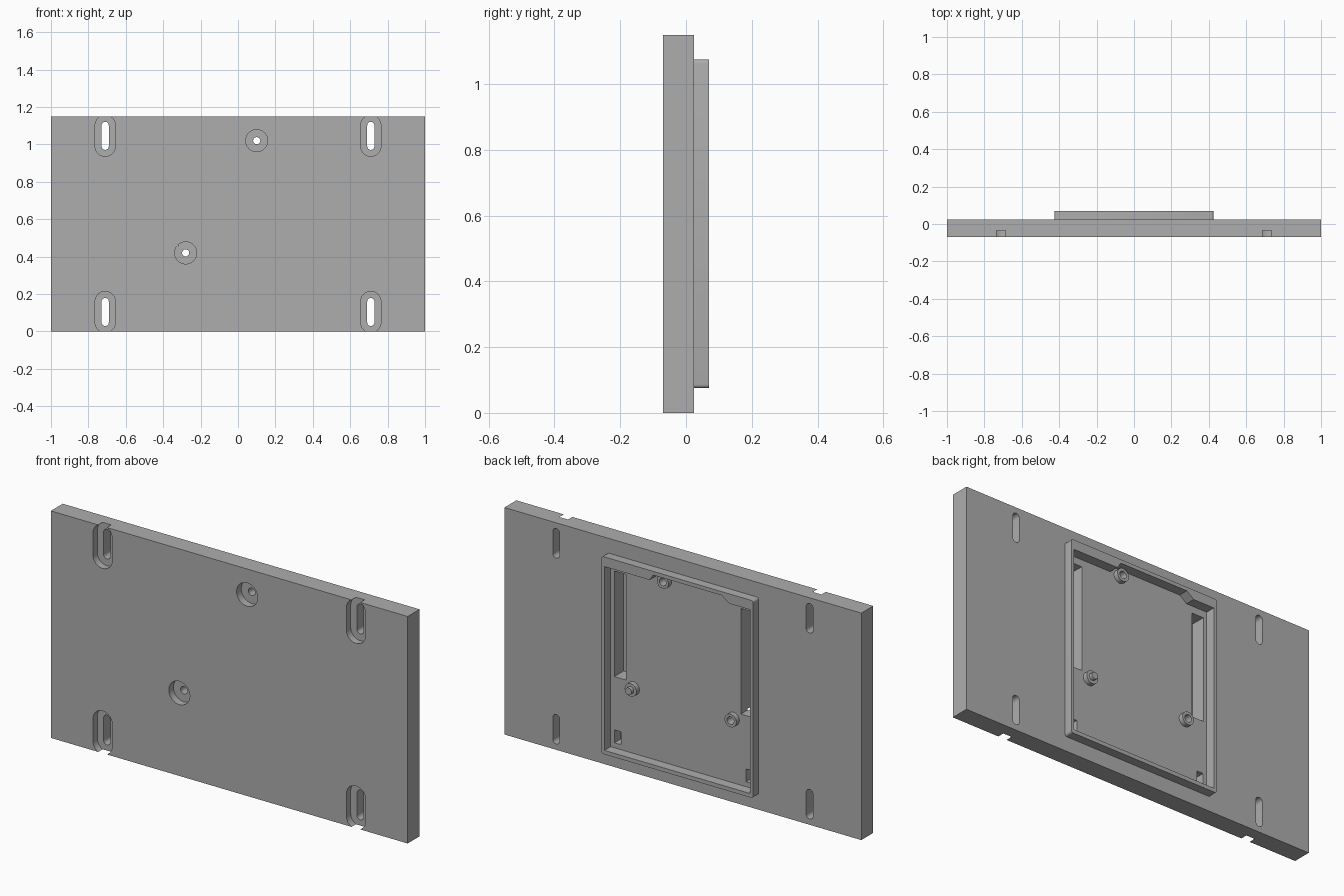
import bpy, bmesh, math

if "Cube" in bpy.data.objects:
    bpy.data.objects.remove(bpy.data.objects["Cube"])

grey = bpy.data.materials.new("plain grey")
grey.use_nodes = True
grey.diffuse_color = (0.42, 0.42, 0.42, 1)
grey.node_tree.nodes["Principled BSDF"].inputs["Base Color"].default_value = (0.42, 0.42, 0.42, 1)

HEIGHT = 1.15
FRONT, BACK, RIM, FLOOR = -0.07, 0.025, 0.07, 0.02


def prism(name, outline, y0, y1):
    """Extrude an x-z outline from y0 to y1."""
    bm = bmesh.new()
    face = bm.faces.new([bm.verts.new((x, y0, z)) for x, z in outline])
    new = bmesh.ops.extrude_face_region(bm, geom=[face])["geom"]
    bmesh.ops.translate(bm, vec=(0, y1 - y0, 0),
                        verts=[v for v in new if isinstance(v, bmesh.types.BMVert)])
    bmesh.ops.recalc_face_normals(bm, faces=bm.faces)
    mesh = bpy.data.meshes.new(name)
    bm.to_mesh(mesh)
    bm.free()
    mesh.materials.append(grey)
    obj = bpy.data.objects.new(name, mesh)
    bpy.context.collection.objects.link(obj)
    return obj


def rect(x0, x1, z0, z1, r=0.0):
    """Rectangle outline, with rounded corners when r is given."""
    if not r:
        return [(x0, z0), (x1, z0), (x1, z1), (x0, z1)]
    pts = []
    corners = [(x1 - r, z1 - r), (x0 + r, z1 - r), (x0 + r, z0 + r), (x1 - r, z0 + r)]
    for i, (cx, cz) in enumerate(corners):
        for k in range(5):
            a = math.pi / 2 * (i + k / 4)
            pts.append((cx + r * math.cos(a), cz + r * math.sin(a)))
    return pts


def stadium(x, z0, z1, r, n=16):
    """Upright rounded slot; a circle when z0 equals z1."""
    pts = []
    for cz, start in ((z1, 0), (z0, math.pi)):
        count = n if z0 == z1 else n + 1
        for k in range(count):
            a = start + math.pi * k / n
            pts.append((x + r * math.cos(a), cz + r * math.sin(a)))
    return pts


def combine(target, tool, operation="DIFFERENCE", keep=False):
    mod = target.modifiers.new(operation.lower(), "BOOLEAN")
    mod.operation, mod.solver, mod.object = operation, "EXACT", tool
    bpy.context.view_layer.objects.active = target
    bpy.ops.object.modifier_apply(modifier=mod.name)
    if not keep:
        bpy.data.objects.remove(tool)


def cut(target, outline, y0, y1):
    tool = prism("cutter", outline, y0, y1)
    tool.hide_render = True
    combine(target, tool)


# Plate with the raised rectangular housing on its back
plate = prism("mounting_plate", rect(-1, 1, 0, HEIGHT), FRONT, BACK)
housing = prism("housing", rect(-0.425, 0.425, 0.075, 1.075, 0.012), FLOOR - 0.01, RIM)
combine(plate, housing, "UNION")

# Pocket inside the rim, its top edge stepping up around the upper boss
pocket = [(-0.408, 0.095), (0.408, 0.095), (0.408, 1.026), (0.155, 1.026),
          (0.135, 1.056), (-0.25, 1.056), (-0.29, 1.026), (-0.408, 1.026)]
cut(plate, pocket, FLOOR, RIM + 0.1)

# Side recesses in the pocket floor: long upper ones and small lower ones
for side in (-1, 1):
    inner, outer = sorted((side * 0.322, side * 0.388))
    cut(plate, rect(inner, outer, 0.455, 0.99), -0.055, FLOOR + 0.02)
    inner, outer = sorted((side * 0.351, side * 0.387))
    cut(plate, rect(inner, outer, 0.12, 0.185), -0.03, FLOOR + 0.02)

# Four mounting slots with wide counterbores on the front
for x in (-0.71, 0.71):
    for z0, z1 in ((0.048, 0.16), (HEIGHT - 0.16, HEIGHT - 0.048)):
        cut(plate, stadium(x, z0, z1, 0.054), FRONT - 0.1, -0.035)
        cut(plate, stadium(x, z0, z1, 0.019), FRONT - 0.1, BACK + 0.1)

# Screw bosses: holes run through the plate, counterbored on the front
for name, x, z in (("upper_boss", 0.1, 1.02), ("lower_boss", -0.28, 0.42)):
    cut(plate, stadium(x, z, z, 0.059), FRONT - 0.1, -0.033)
    cut(plate, stadium(x, z, z, 0.019), FRONT - 0.1, BACK + 0.1)
    boss = prism(name, stadium(x, z, z, 0.033), FLOOR - 0.005, 0.044)
    cut(boss, stadium(x, z, z, 0.019), FRONT, RIM + 0.1)

# Locating boss with a pin
prism("pin_boss", stadium(0.28, 0.425, 0.425, 0.033), FLOOR - 0.005, 0.044)
prism("locating_pin", stadium(0.28, 0.425, 0.425, 0.018), 0.04, 0.062)

# Smooth curved walls, keep edges crisp
bpy.ops.object.select_all(action="DESELECT")
for obj in bpy.context.collection.objects:
    if obj.type == "MESH":
        obj.select_set(True)
bpy.context.view_layer.objects.active = plate
bpy.ops.object.shade_smooth_by_angle(angle=math.radians(30))
